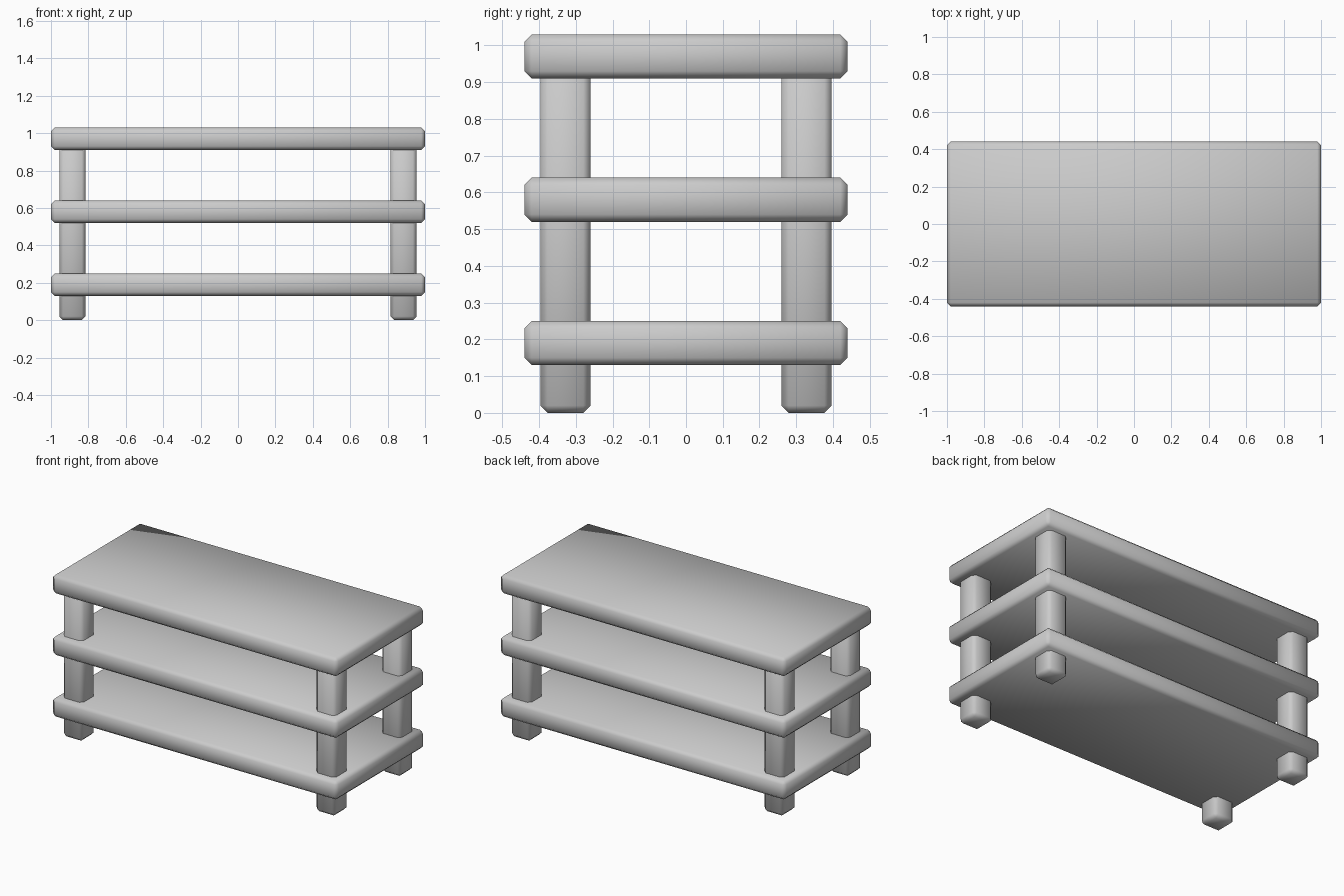
import bpy

cube = bpy.data.objects.get("Cube")
if cube:
    bpy.data.objects.remove(cube, do_unlink=True)

# Single plain grey finish
grey = bpy.data.materials.new("plain_grey")
grey.use_nodes = True
colour = (0.6, 0.6, 0.6, 1)
grey.diffuse_color = colour
grey.node_tree.nodes["Principled BSDF"].inputs["Base Color"].default_value = colour


def rounded_box(name, centre, size, bevel=0.02):
    """Box with softly shaded, chamfered edges."""
    bpy.ops.mesh.primitive_cube_add(size=1, location=centre)
    obj = bpy.context.object
    obj.name = name
    obj.scale = size
    bpy.ops.object.transform_apply(location=False, rotation=False, scale=True)
    mod = obj.modifiers.new("soft_edges", "BEVEL")
    mod.width = bevel
    mod.segments = 1
    mod.limit_method = "NONE"
    bpy.ops.object.modifier_apply(modifier=mod.name)
    bpy.ops.object.shade_smooth()
    obj.data.materials.append(grey)
    return obj


# Three identical shelves
for name, z in (("bottom_shelf", 0.19), ("middle_shelf", 0.58), ("top_shelf", 0.97)):
    rounded_box(name, (0, 0, z), (2, 0.88, 0.12))

# Four posts running from the floor into the top shelf
for side, sx in (("left", 1), ("right", -1)):
    for end, sy in (("front", -1), ("back", 1)):
        rounded_box(f"{end}_{side}_leg", (sx * 0.885, sy * 0.328, 0.48), (0.14, 0.137, 0.96))
